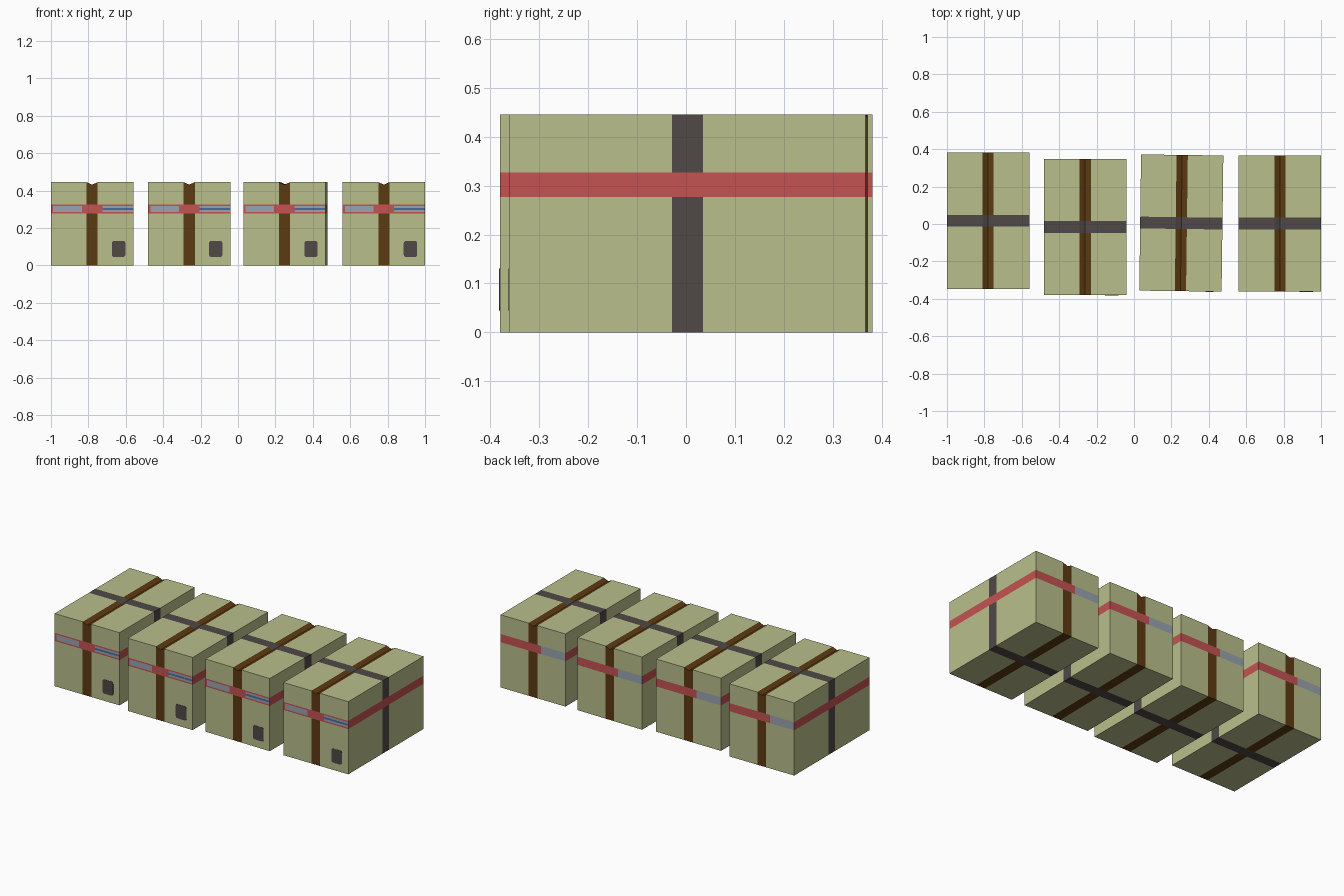
import bpy, bmesh, math
from mathutils import Vector

if "Cube" in bpy.data.objects:
    bpy.data.objects.remove(bpy.data.objects["Cube"])

W, D, H = 0.44, 0.728, 0.445          # crate size
STRAP, TAPE = 0.03, 0.0315            # half widths of the two straps
BAND0, BAND1 = 0.277, 0.327           # red label band heights

COLOURS = {
    "olive card": (0.49, 0.52, 0.26, 1),
    "brown strap": (0.107, 0.043, 0.006, 1),
    "charcoal tape": (0.08, 0.066, 0.062, 1),
    "red band": (0.56, 0.085, 0.085, 1),
    "grey label": (0.32, 0.37, 0.44, 1),
    "blue stripe": (0.06, 0.15, 0.36, 1),
}
MATS = []
for name, col in COLOURS.items():
    m = bpy.data.materials.new(name)
    m.diffuse_color = col
    m.use_nodes = True
    m.node_tree.nodes["Principled BSDF"].inputs["Base Color"].default_value = m.diffuse_color
    MATS.append(m)
CARD, BROWN, DARK, RED, GREY, BLUE = range(6)


def prism(bm, pts, y0, y1):
    """Extrude an x-z outline from y0 to y1."""
    f = bm.faces.new([bm.verts.new((x, y0, z)) for x, z in pts])
    ext = bmesh.ops.extrude_face_region(bm, geom=[f])
    moved = [v for v in ext["geom"] if isinstance(v, bmesh.types.BMVert)]
    bmesh.ops.translate(bm, verts=moved, vec=(0, y1 - y0, 0))
    bmesh.ops.recalc_face_normals(bm, faces=bm.faces)


def make_object(bm, name):
    mesh = bpy.data.meshes.new(name)
    bm.to_mesh(mesh)
    bm.free()
    for m in MATS:
        mesh.materials.append(m)
    ob = bpy.data.objects.new(name, mesh)
    bpy.context.collection.objects.link(ob)
    return ob


def colour_of(face):
    """Pick the colour from position and direction."""
    c, n = face.calc_center_median(), face.normal
    end, side = abs(n.y) > 0.5, abs(n.x) > 0.9
    if (end or side) and BAND0 < c.z < BAND1:
        if n.y < -0.5 and 0.285 < c.z < 0.319:          # front label
            if -0.208 < c.x < -0.055:
                return GREY
            if c.x > 0.055:
                return BLUE if 0.297 < c.z < 0.308 else GREY
        if n.y > 0.5 and c.x < -0.055:                  # back label
            return GREY
        return RED
    if not end and abs(c.y) < TAPE:
        return DARK
    if not side and abs(c.x) < STRAP:
        return BROWN
    return CARD


def box(index, x, y, turn):
    # carton with a shallow V crease along the lid seam
    bm = bmesh.new()
    w = W / 2
    prism(bm, [(-w, 0), (w, 0), (w, H), (STRAP, H), (0, H - 0.013),
               (-STRAP, H), (-w, H)], -D / 2, D / 2)
    # cut the strap and label outlines
    cuts = [((s, 0, 0), (1, 0, 0)) for s in (-0.208, -0.055, -STRAP, STRAP, 0.055)]
    cuts += [((0, s, 0), (0, 1, 0)) for s in (-TAPE, TAPE)]
    cuts += [((0, 0, s), (0, 0, 1)) for s in (BAND0, 0.285, 0.297, 0.308, 0.319, BAND1)]
    for co, no in cuts:
        bmesh.ops.bisect_plane(bm, geom=bm.verts[:] + bm.edges[:] + bm.faces[:],
                               dist=1e-5, plane_co=Vector(co), plane_no=Vector(no))
    bm.normal_update()
    for f in bm.faces:
        f.material_index = colour_of(f)
    carton = make_object(bm, f"carton_{index}")

    # small rounded plate low on the front
    bm = bmesh.new()
    hw, hh, r = 0.036, 0.043, 0.012
    pts = []
    for q, (sx, sz) in enumerate([(1, 1), (-1, 1), (-1, -1), (1, -1)]):
        for k in range(4):
            a = math.pi / 2 * (q + k / 3)
            pts.append((0.142 + sx * (hw - r) + r * math.cos(a),
                        0.088 + sz * (hh - r) + r * math.sin(a)))
    prism(bm, pts, -D / 2 - 0.0015, -D / 2 + 0.001)
    for f in bm.faces:
        f.material_index = DARK
    plate = make_object(bm, f"front_plate_{index}")
    plate.parent = carton

    carton.location = (x, y, 0)
    carton.rotation_euler.z = turn


# row of four cartons, the third slightly turned
for i, (x, y, turn) in enumerate([(-0.78, 0.017, 0), (-0.261, -0.016, 0),
                                  (0.253, 0.005, -0.013), (0.78, 0.003, 0)]):
    box(i + 1, x, y, turn)
